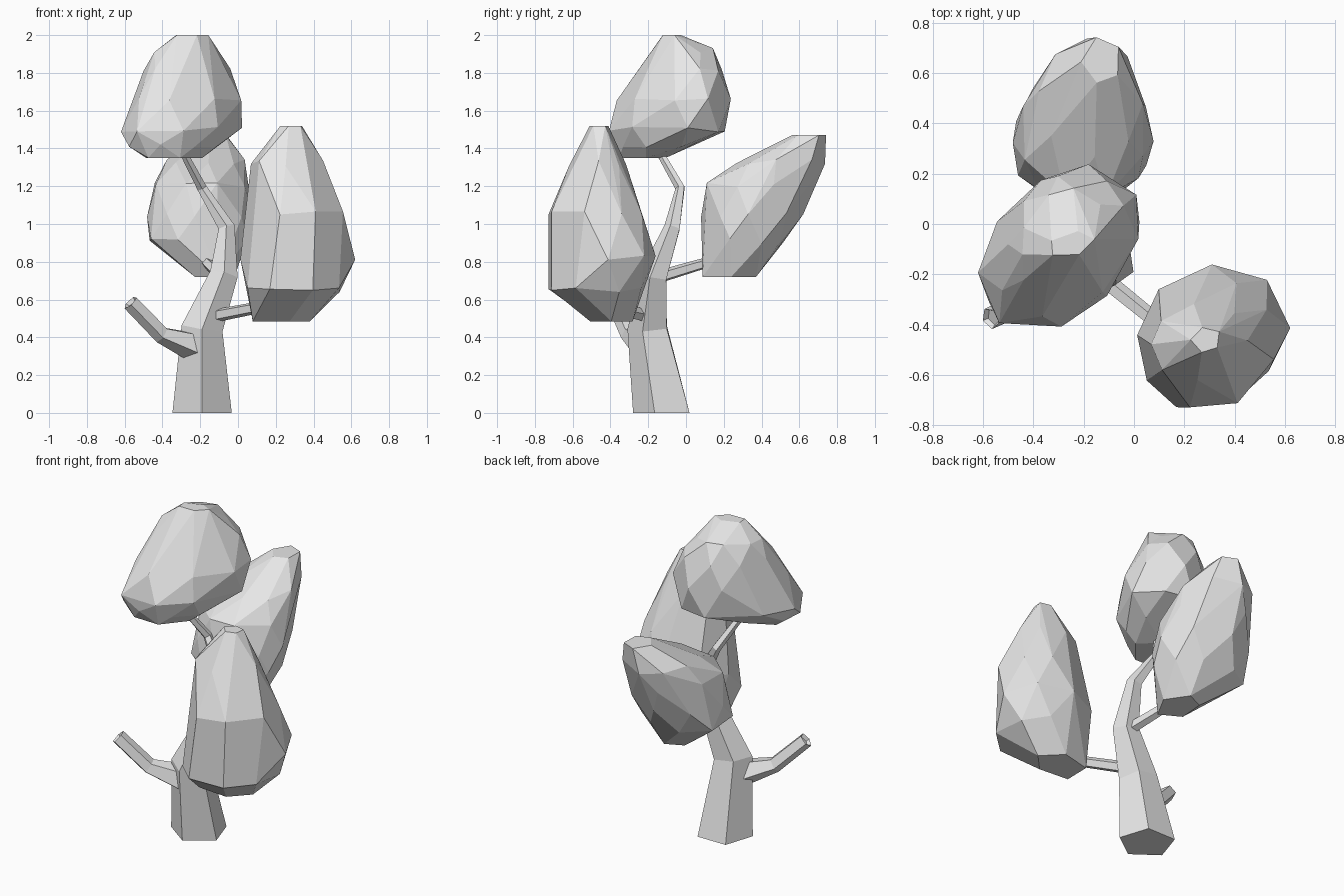
import bpy
import bmesh
import math
import random
from mathutils import Vector

random.seed(4)
default_cube = bpy.data.objects.get("Cube")
if default_cube:
    bpy.data.objects.remove(default_cube, do_unlink=True)

# One plain material for the whole tree
grey = bpy.data.materials.new("light_grey")
grey.use_nodes = True
colour = (0.8, 0.8, 0.8, 1.0)
grey.diffuse_color = colour
for node in grey.node_tree.nodes:
    if node.type == 'BSDF_PRINCIPLED':
        node.inputs["Base Color"].default_value = colour


def finish(name, bm):
    """Turn a bmesh into a flat shaded object."""
    mesh = bpy.data.meshes.new(name)
    bm.to_mesh(mesh)
    bm.free()
    mesh.materials.append(grey)
    obj = bpy.data.objects.new(name, mesh)
    bpy.context.scene.collection.objects.link(obj)
    return obj


def limb(name, path, level_base=False, hollow_end=False, sides=5):
    """Sweep a tapering polygon along a path of (x, y, z, radius)."""
    bm = bmesh.new()
    centres = [Vector(p[:3]) for p in path]
    up = Vector((0, 0, 1))
    rings = []
    for i, centre in enumerate(centres):
        before = centres[max(i - 1, 0)]
        after = centres[min(i + 1, len(centres) - 1)]
        tangent = up if (level_base and i == 0) else (after - before).normalized()
        turn = up.rotation_difference(tangent)
        ring = []
        for k in range(sides):
            a = math.tau * k / sides - math.pi / 2
            offset = Vector((math.cos(a), math.sin(a), 0)) * path[i][3]
            ring.append(bm.verts.new(centre + turn @ offset))
        rings.append(ring)
    for low, high in zip(rings, rings[1:]):
        for k in range(sides):
            n = (k + 1) % sides
            bm.faces.new((low[k], low[n], high[n], high[k]))
    bm.faces.new(rings[0][::-1])
    tip = bm.faces.new(rings[-1])
    bmesh.ops.recalc_face_normals(bm, faces=bm.faces[:])
    if hollow_end:
        bmesh.ops.inset_individual(bm, faces=[tip], thickness=0.012, depth=-0.02)
    return finish(name, bm)


def foliage(name, sections, skew=0.0, sides=8):
    """Faceted clump wrapped round oval sections (z, x, y, x radius, y radius)."""
    bm = bmesh.new()
    last = len(sections) - 1
    for i, (z, cx, cy, rx, ry) in enumerate(sections):
        inner = 0 < i < last
        count = sides if inner else sides - 3
        for k in range(count):
            a = math.tau * (k + i * 0.5) / count + random.uniform(-0.12, 0.12)
            grow = random.uniform(1.0, 1.05)
            dz = random.uniform(-0.015, 0.015) if inner else 0
            bm.verts.new((cx + rx * grow * math.cos(a),
                          cy + ry * grow * math.sin(a + skew), z + dz))
    hull = bmesh.ops.convex_hull(bm, input=bm.verts[:])
    spare = {g for key in ("geom_interior", "geom_unused") for g in hull[key]
             if isinstance(g, bmesh.types.BMVert)}
    bmesh.ops.delete(bm, geom=list(spare), context='VERTS')
    # Merge nearly flat neighbours into larger facets
    bmesh.ops.dissolve_limit(bm, angle_limit=math.radians(9),
                             verts=bm.verts[:], edges=bm.edges[:])
    bmesh.ops.recalc_face_normals(bm, faces=bm.faces[:])
    return finish(name, bm)


# Trunk, bending and thinning up into the crown
limb("trunk", [
    (-.19, -.115, 0, .165),
    (-.19, -.195, .45, .115),
    (-.075, -.165, .73, .078),
    (-.06, -.07, .98, .046),
    (-.19, -.03, 1.19, .027),
    (-.3, -.15, 1.4, .02),
], level_base=True)

# Broken hollow stub and the two bearing branches
limb("broken_branch", [
    (-.21, -.2, .345, .088),
    (-.405, -.3, .415, .048),
    (-.57, -.375, .585, .045),
], hollow_end=True)
limb("front_branch", [(-.12, -.22, .515, .036), (.14, -.43, .565, .032)])
limb("back_branch", [(-.08, -.16, .715, .036), (-.18, .16, .81, .028)])

# Foliage clumps
foliage("front_foliage", [
    (.485, .21, -.4, .17, .12),
    (.65, .295, -.48, .26, .26),
    (.82, .315, -.42, .3, .25),
    (1.06, .325, -.485, .23, .255),
    (1.32, .26, -.47, .19, .15),
    (1.52, .285, -.46, .06, .05),
], skew=0.1)
foliage("back_foliage", [
    (.72, -.13, .23, .11, .14),
    (.91, -.22, .3, .27, .215),
    (1.05, -.2, .35, .27, .26),
    (1.21, -.2, .385, .25, .28),
    (1.33, -.17, .5, .2, .23),
    (1.47, -.13, .65, .08, .09),
])
foliage("top_foliage", [
    (1.35, -.35, -.24, .16, .13),
    (1.41, -.34, -.17, .24, .22),
    (1.5, -.3, -.11, .31, .31),
    (1.66, -.26, -.06, .28, .295),
    (1.82, -.275, -.02, .225, .22),
    (1.92, -.285, -.02, .16, .16),
    (2.0, -.25, -.08, .09, .05),
], skew=0.3)
